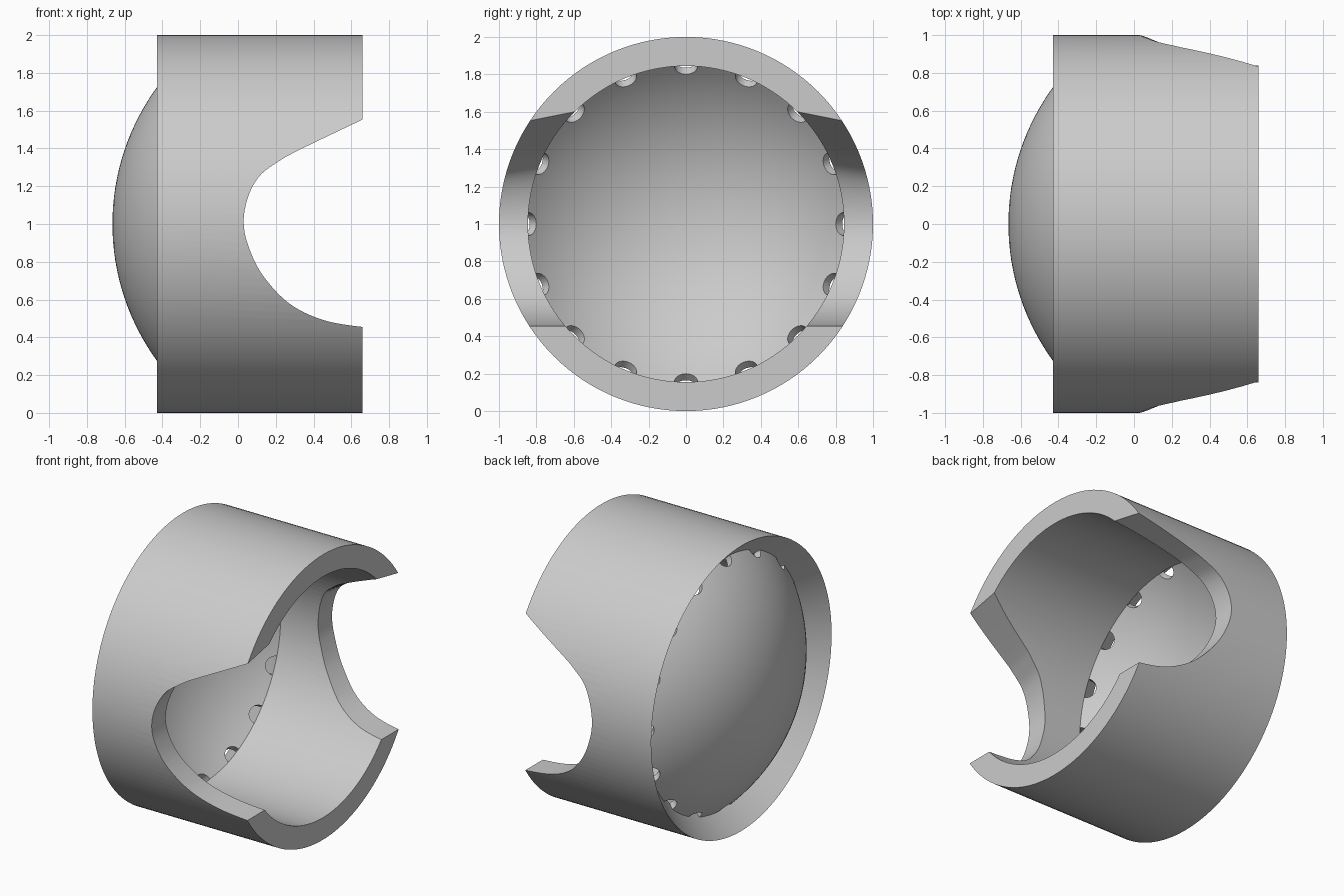
import bpy, bmesh, math
from mathutils import Vector, Matrix

cube = bpy.data.objects.get("Cube")
if cube:
    bpy.data.objects.remove(cube, do_unlink=True)

SEGMENTS = 128
CENTRE_X, DOME_R = 0.565, 1.23      # sphere that the dome belongs to
RIM_X, INNER_R = -0.26, 0.845       # corner where dome and ring meet

grey = bpy.data.materials.new("light grey")
grey.use_nodes = True
colour = (0.6, 0.6, 0.6, 1)
grey.diffuse_color = colour
grey.node_tree.nodes["Principled BSDF"].inputs["Base Color"].default_value = colour


def make_object(name, bm):
    bmesh.ops.recalc_face_normals(bm, faces=bm.faces)
    mesh = bpy.data.meshes.new(name)
    bm.to_mesh(mesh)
    bm.free()
    mesh.materials.append(grey)
    obj = bpy.data.objects.new(name, mesh)
    bpy.context.collection.objects.link(obj)
    return obj


def revolve(name, profile):
    """Turn a closed (x, radius) profile about the horizontal axis at z = 1."""
    bm = bmesh.new()
    verts = [bm.verts.new((x, 0, 1 + r)) for x, r in profile]
    edges = [bm.edges.new((a, b)) for a, b in zip(verts, verts[1:] + verts[:1])
             if a.co.z > 1.0001 or b.co.z > 1.0001]
    bmesh.ops.spin(bm, geom=verts + edges, cent=(0, 0, 1), axis=(1, 0, 0),
                   angle=math.tau, steps=SEGMENTS, use_merge=False)
    bmesh.ops.remove_doubles(bm, verts=bm.verts, dist=1e-4)
    return make_object(name, bm)


def cut(obj, cutter):
    cutter.hide_render = True
    mod = obj.modifiers.new("cut", "BOOLEAN")
    mod.operation, mod.solver, mod.object = "DIFFERENCE", "EXACT", cutter
    bpy.context.view_layer.objects.active = obj
    bpy.ops.object.modifier_apply(modifier=mod.name)
    bpy.data.objects.remove(cutter, do_unlink=True)


def smooth(obj):
    bpy.ops.object.select_all(action="DESELECT")
    obj.select_set(True)
    bpy.context.view_layer.objects.active = obj
    bpy.ops.object.shade_smooth_by_angle(angle=math.radians(30))


# Ring with a conical seat at its closed end
ring = revolve("outer_ring", [(-0.43, 1), (0.66, 1), (0.66, INNER_R), (RIM_X, INNER_R)])

# Curved shell closing the ring
inner_r = math.hypot(RIM_X - CENTRE_X, INNER_R)
inner_angle = math.asin(INNER_R / inner_r)
outer_angle = math.asin(0.882 / DOME_R)


def arc(radius, end, count=20):
    return [(CENTRE_X - radius * math.cos(end * i / count),
             radius * math.sin(end * i / count)) for i in range(count + 1)]


dome = revolve("dome", arc(DOME_R, outer_angle) + arc(inner_r, inner_angle)[::-1])

# Side notches: a smooth outline through a few points, drafted along its top
outline = [(0.8, 1.617), (0.66, 1.553), (0.32, 1.39), (0.2, 1.322), (0.11, 1.25),
           (0.052, 1.14), (0.03, 1.01), (0.056, 0.88), (0.13, 0.73),
           (0.27, 0.58), (0.45, 0.492), (0.66, 0.455), (0.8, 0.452)]


def catmull_rom(points, steps=6):
    pts = [Vector(p) for p in [points[0]] + points + [points[-1]]]
    result = []
    for a, b, c, d in zip(pts, pts[1:], pts[2:], pts[3:]):
        for i in range(steps):
            t = i / steps
            result.append(0.5 * (2 * b + (c - a) * t + (2 * a - 5 * b + 4 * c - d) * t * t
                                 + (3 * b - a - 3 * c + d) * t ** 3))
    return result + [pts[-1]]


curve = catmull_rom(outline)
bm = bmesh.new()
for side in (-1, 1):
    loops = []
    for depth in (1.1, 0.3):
        loop = []
        for x, z in curve:
            draft = 0.2 * min(max((z - 1) / 0.35, 0), 1)
            surface_y = math.sqrt(1 - (z - 1) ** 2)
            loop.append(bm.verts.new((x, side * depth, z + draft * (surface_y - depth))))
        loops.append(loop)
        bm.faces.new(loop)
    outer, inner = loops
    for i in range(len(outer)):
        j = (i + 1) % len(outer)
        bm.faces.new((outer[i], outer[j], inner[j], inner[i]))
cut(ring, make_object("notch_cutter", bm))

# Sixteen drain holes through the dome, along its edge
bm = bmesh.new()
for i in range(16):
    turn = Matrix.Rotation(math.tau * i / 16, 4, "X")
    axis = turn @ Vector((RIM_X - CENTRE_X, 0, INNER_R)).normalized()
    centre = Vector((CENTRE_X, 0, 1)) + axis * inner_r
    place = Matrix.Translation(centre) @ axis.to_track_quat("Z", "Y").to_matrix().to_4x4()
    bmesh.ops.create_cone(bm, cap_ends=True, segments=24, radius1=0.062, radius2=0.062,
                          depth=0.3, matrix=place)
cut(dome, make_object("hole_cutter", bm))

for part in (ring, dome):
    smooth(part)
